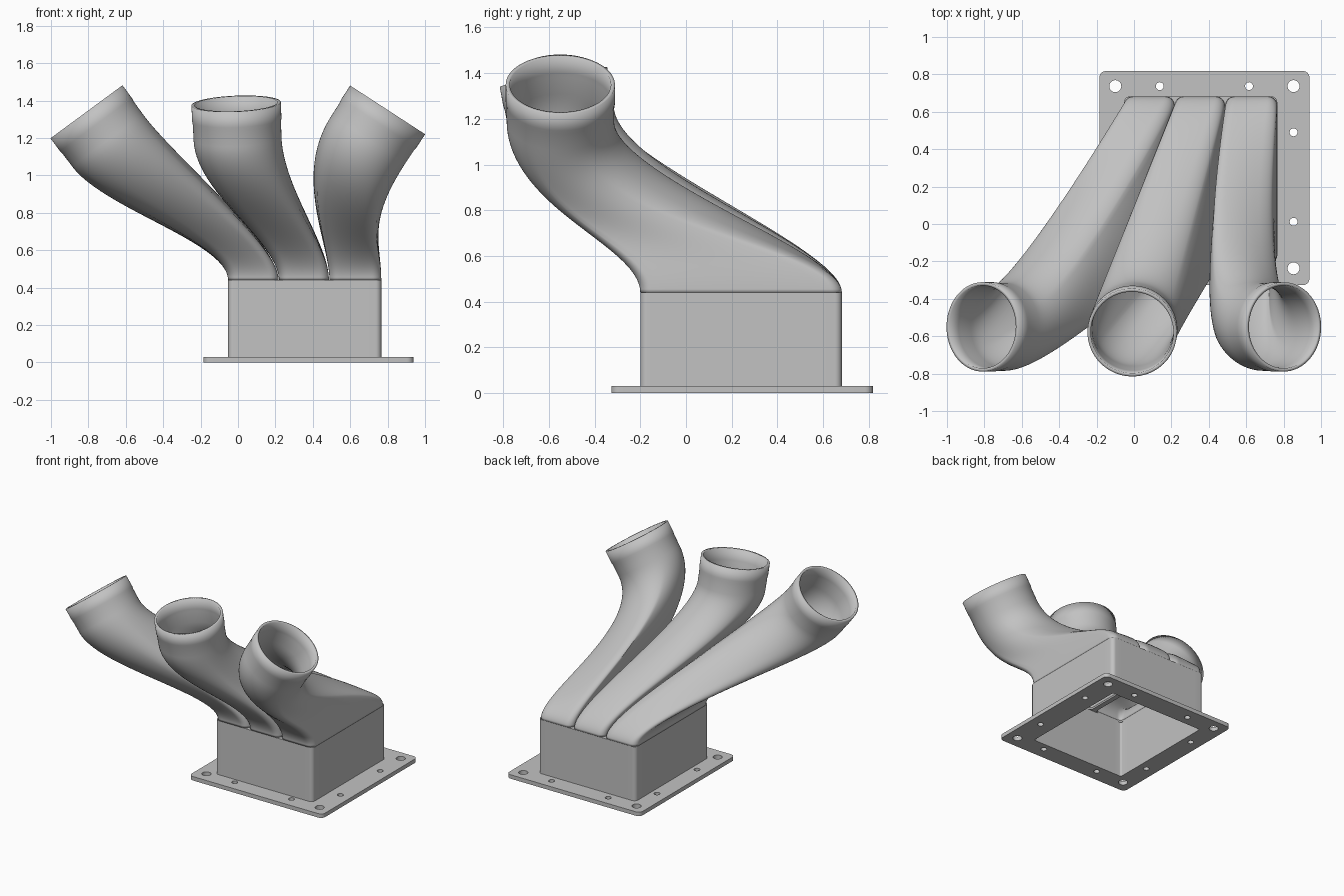
import bpy
import bmesh
from math import sin, cos, radians, floor
from mathutils import Vector

if "Cube" in bpy.data.objects:
    bpy.data.objects.remove(bpy.data.objects["Cube"], do_unlink=True)

WALL = 0.018
FRONT, BACK = -0.2, 0.682
LEFT, RIGHT = 0.766, -0.053
TOP = 0.44

grey = bpy.data.materials.new("plain grey")
grey.use_nodes = True
grey.diffuse_color = (0.54, 0.54, 0.54, 1)
grey.node_tree.nodes["Principled BSDF"].inputs["Base Color"].default_value = (0.54, 0.54, 0.54, 1)


def finish(ob):
    bpy.ops.object.select_all(action='DESELECT')
    ob.select_set(True)
    bpy.context.view_layer.objects.active = ob
    if ob.type == 'CURVE':
        bpy.ops.object.convert(target='MESH')
        ob = bpy.context.object
    ob.data.materials.clear()
    ob.data.materials.append(grey)
    bpy.ops.object.shade_smooth_by_angle(angle=radians(35))


def rounded_rect(x0, x1, y0, y1, r, inset=0.0, count=96):
    """Counter-clockwise outline whose corners sit at 45 degrees of a matching circle."""
    x0, x1, y0, y1 = x0 + inset, x1 - inset, y0 + inset, y1 - inset
    r = max(r - inset, 0.008)
    cx, cy, hx, hy = (x0 + x1) / 2, (y0 + y1) / 2, (x1 - x0) / 2, (y1 - y0) / 2
    points = []
    for i in range(count):
        a = 360 * i / count
        corner = 45 + 90 * floor(a / 90)
        d = a - corner
        turn = radians(corner + 3 * max(-15, min(15, d)))
        sx = 1 if cos(radians(corner)) > 0 else -1
        sy = 1 if sin(radians(corner)) > 0 else -1
        x = sx * (hx - r) + r * cos(turn)
        y = sy * (hy - r) + r * sin(turn)
        # straight stretch towards the middle of the side
        slide = 1 - max(0, abs(d) - 15) / 30
        if abs(cos(turn)) > abs(sin(turn)):
            y *= slide
        else:
            x *= slide
        points.append((cx + x, cy + y))
    return points


def circle(x, y, r, count=32):
    return [(x + r * cos(radians(360 * i / count)), y + r * sin(radians(360 * i / count)))
            for i in range(count)]


def plate(name, outlines, z0, z1):
    """Flat slab; outlines after the first are holes."""
    curve = bpy.data.curves.new(name, 'CURVE')
    curve.dimensions = '2D'
    curve.fill_mode = 'BOTH'
    curve.extrude = (z1 - z0) / 2
    for outline in outlines:
        spline = curve.splines.new('POLY')
        spline.points.add(len(outline) - 1)
        for p, (x, y) in zip(spline.points, outline):
            p.co = (x, y, 0, 1)
        spline.use_cyclic_u = True
    ob = bpy.data.objects.new(name, curve)
    ob.location.z = (z0 + z1) / 2
    bpy.context.collection.objects.link(ob)
    finish(ob)


def duct(name, base, centre, normal, pull, steps=40, collar=0.19):
    """Hollow loft from a rounded rectangle to a tilted round collar."""
    n = Vector(normal).normalized()
    u = (Vector((1, 0, 0)) - n * n.x).normalized()
    v = n.cross(u)
    end = Vector(centre)

    def ring(back, r):
        count = len(base)
        return [end - n * back + (u * cos(radians(360 * i / count)) + v * sin(radians(360 * i / count))) * r
                for i in range(count)]

    start = [Vector((x, y, TOP)) for x, y in base]
    neck = ring(collar, 0.235)
    t0, t1 = Vector((0, 0, 0.6)), n * pull
    rings = []
    for s in range(steps + 1):
        t = s / steps
        h = t * t * (3 - 2 * t)
        rings.append([p * (1 - h) + q * h + t0 * (t * (1 - t) ** 2) - t1 * (t * t * (1 - t))
                      for p, q in zip(start, neck)])
    rings += [ring(collar * 0.55, 0.236), ring(collar * 0.45, 0.239), ring(0, 0.239)]

    bm = bmesh.new()
    rows = [[bm.verts.new(p) for p in row] for row in rings]
    for a, b in zip(rows, rows[1:]):
        for i in range(len(a)):
            j = (i + 1) % len(a)
            bm.faces.new((a[i], a[j], b[j], b[i]))
    mesh = bpy.data.meshes.new(name)
    bm.to_mesh(mesh)
    bm.free()
    ob = bpy.data.objects.new(name, mesh)
    bpy.context.collection.objects.link(ob)
    shell = ob.modifiers.new("wall", 'SOLIDIFY')
    shell.thickness = WALL
    shell.offset = -1
    finish(ob)


# Mounting flange with bolt holes
box_inner = rounded_rect(RIGHT, LEFT, FRONT, BACK, 0.03, WALL)
holes = [circle(x, y, 0.032) for x in (-0.1, 0.853) for y in (-0.237, 0.737)]
holes += [circle(x, y, 0.021) for x in (0.138, 0.615) for y in (-0.237, 0.737)]
holes += [circle(x, y, 0.021) for x in (-0.1, 0.853) for y in (0.012, 0.49)]
plate("mounting_flange",
      [rounded_rect(-0.185, 0.938, -0.327, 0.818, 0.035), box_inner] + holes, 0, 0.03)

# Plenum box, open below, with three openings in its top
box_outer = rounded_rect(RIGHT, LEFT, FRONT, BACK, 0.03)
spans = [(RIGHT, 0.217), (0.219, 0.486), (0.489, LEFT)]
plate("box_wall", [box_outer, box_inner], 0.03, TOP - 0.012)
plate("box_top", [box_outer] + [rounded_rect(a, b, FRONT, BACK, 0.05, WALL) for a, b in spans],
      TOP - 0.012, TOP)

# Three ducts sweeping forward and fanning out
ends = [("right_duct", (-0.81, -0.55, 1.34), (-0.593, 0, 0.805), 0.85),
        ("middle_duct", (-0.01, -0.58, 1.383), (-0.04, -0.18, 0.983), 0.85),
        ("left_duct", (0.8, -0.55, 1.35), (0.545, 0, 0.839), 1.15)]
for (a, b), (name, centre, normal, pull) in zip(spans, ends):
    duct(name, rounded_rect(a, b, FRONT, BACK, 0.05), centre, normal, pull)
